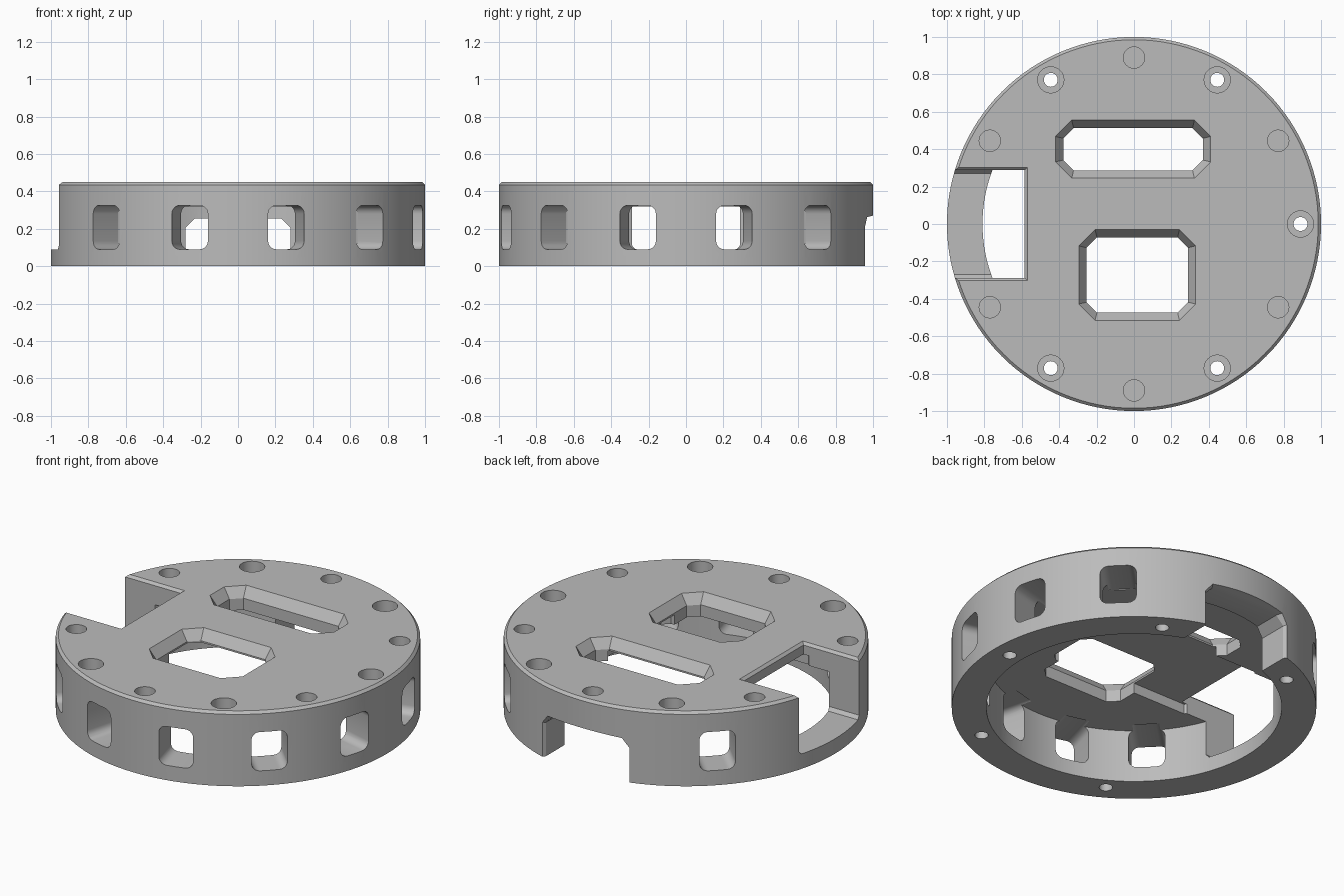
import bpy, bmesh
from math import cos, sin, pi, radians
from mathutils import Matrix, Vector

old = bpy.data.objects.get("Cube")
if old:
    bpy.data.objects.remove(old, do_unlink=True)

HEIGHT = 0.45
CEILING = 0.32
CHAMFER = 0.015


def loft(name, sections):
    """Solid through a list of equal-length point loops, capped at both ends."""
    bm = bmesh.new()
    loops = [[bm.verts.new(p) for p in s] for s in sections]
    n = len(loops[0])
    for a, b in zip(loops, loops[1:]):
        for i in range(n):
            j = (i + 1) % n
            bm.faces.new((a[i], a[j], b[j], b[i]))
    bm.faces.new(loops[0])
    bm.faces.new(loops[-1])
    bmesh.ops.recalc_face_normals(bm, faces=bm.faces)
    mesh = bpy.data.meshes.new(name)
    bm.to_mesh(mesh)
    bm.free()
    obj = bpy.data.objects.new(name, mesh)
    bpy.context.collection.objects.link(obj)
    return obj


def circle(r, z, n, x=0, y=0):
    return [(x + r * cos(2 * pi * i / n), y + r * sin(2 * pi * i / n), z) for i in range(n)]


def cut_rect(x0, x1, y0, y1, c):
    """Rectangle with 45 degree corners."""
    return [(x0 + c, y0), (x1 - c, y0), (x1, y0 + c), (x1, y1 - c),
            (x1 - c, y1), (x0 + c, y1), (x0, y1 - c), (x0, y0 + c)]


def round_rect(w, z0, z1, r, steps=5):
    pts = []
    corners = [(w - r, z1 - r), (r - w, z1 - r), (r - w, z0 + r), (w - r, z0 + r)]
    for k, (cx, cz) in enumerate(corners):
        for i in range(steps + 1):
            a = (k + i / steps) * pi / 2
            pts.append((cx + r * cos(a), cz + r * sin(a)))
    return pts


def at_z(pts, z):
    return [(x, y, z) for x, y in pts]


# Hollow round housing, open underneath
body = loft("round_housing", [
    circle(0.81, CEILING, 128), circle(0.81, 0, 128), circle(1, 0, 128),
    circle(1, HEIGHT - CHAMFER, 128), circle(1 - CHAMFER, HEIGHT, 128)])

cutters = []

# Shallow channel in the underside of the top plate
cutters.append(loft("channel_cutter", [
    at_z(cut_rect(-0.65, 0.35, -0.3, 0.3, 0.04), z) for z in (0.2, 0.38)]))


# Side notch, open at the top with a sill left below
def notch(x1, w, z):
    return [(-1.2, -w, z), (x1, -w, z), (x1, w, z), (-1.2, w, z)]


cutters.append(loft("side_notch_cutter", [
    notch(-0.585, 0.27, 0.09), notch(-0.585, 0.288, 0.11),
    notch(-0.585, 0.288, HEIGHT - CHAMFER),
    notch(-0.57, 0.303, HEIGHT), notch(-0.57, 0.303, 0.6)]))


# Rear opening at the bottom, flared at the outer skin
def arch(y, w, top):
    c = 0.05
    return [(-w, y, -0.1), (w, y, -0.1), (w, y, top - c),
            (w - c, y, top), (c - w, y, top), (-w, y, top - c)]


cutters.append(loft("rear_opening_cutter", [
    arch(0.7, 0.28, 0.255), arch(0.94, 0.28, 0.255),
    arch(1.0, 0.32, 0.27), arch(1.2, 0.32, 0.27)]))

# Two bevelled slots through the top plate
for name, (x0, x1, y0, y1) in {"long_slot": (-0.42, 0.41, 0.245, 0.555),
                               "square_slot": (-0.295, 0.33, -0.515, -0.03)}.items():
    d = 0.042
    outer = cut_rect(x0, x1, y0, y1, 0.087)
    inner = cut_rect(x0 + d, x1 - d, y0 + d, y1 - d, 0.055)
    cutters.append(loft(name + "_cutter", [
        at_z(inner, 0.2), at_z(inner, 0.39), at_z(outer, HEIGHT), at_z(outer, 0.6)]))

# Rounded windows around the wall
for angle in (-135, -105, -75, -45, -15, 15, 45, 135):
    window = round_rect(0.1, 0.09, 0.325, 0.045)
    cutter = loft("window_cutter", [[(x, y, z) for y, z in window] for x in (0.74, 1.1)])
    cutter.data.transform(Matrix.Rotation(radians(angle), 4, "Z"))
    cutters.append(cutter)

# Top holes: counterbored screw holes and plain blind sockets
for angle in range(-150, 180, 30):
    x, y = 0.89 * cos(radians(angle)), 0.89 * sin(radians(angle))
    if angle in (0, 60, 120, -60, -120):
        sections = [circle(r, z, 32, x, y) for r, z in
                    ((0.037, -0.1), (0.037, 0.33), (0.07, 0.33), (0.07, 0.6))]
    else:
        sections = [circle(0.057, z, 32, x, y) for z in (0.33, 0.6)]
    cutters.append(loft("hole_cutter", sections))

# Cut everything out of the housing
for cutter in cutters:
    cutter.hide_render = True
    mod = body.modifiers.new("cut", "BOOLEAN")
    mod.operation = "DIFFERENCE"
    mod.solver = "EXACT"
    mod.object = cutter
bpy.context.view_layer.update()
graph = bpy.context.evaluated_depsgraph_get()
result = bpy.data.meshes.new_from_object(body.evaluated_get(graph))
body.modifiers.clear()
body.data = result
for cutter in cutters:
    bpy.data.objects.remove(cutter, do_unlink=True)

# Single plain grey
grey = bpy.data.materials.new("plain_grey")
grey.use_nodes = True
colour = (0.5, 0.5, 0.5, 1)
grey.diffuse_color = colour
grey.node_tree.nodes["Principled BSDF"].inputs["Base Color"].default_value = colour
body.data.materials.clear()
body.data.materials.append(grey)

bpy.ops.object.select_all(action="DESELECT")
body.select_set(True)
bpy.context.view_layer.objects.active = body
bpy.ops.object.shade_smooth_by_angle(angle=radians(25))
